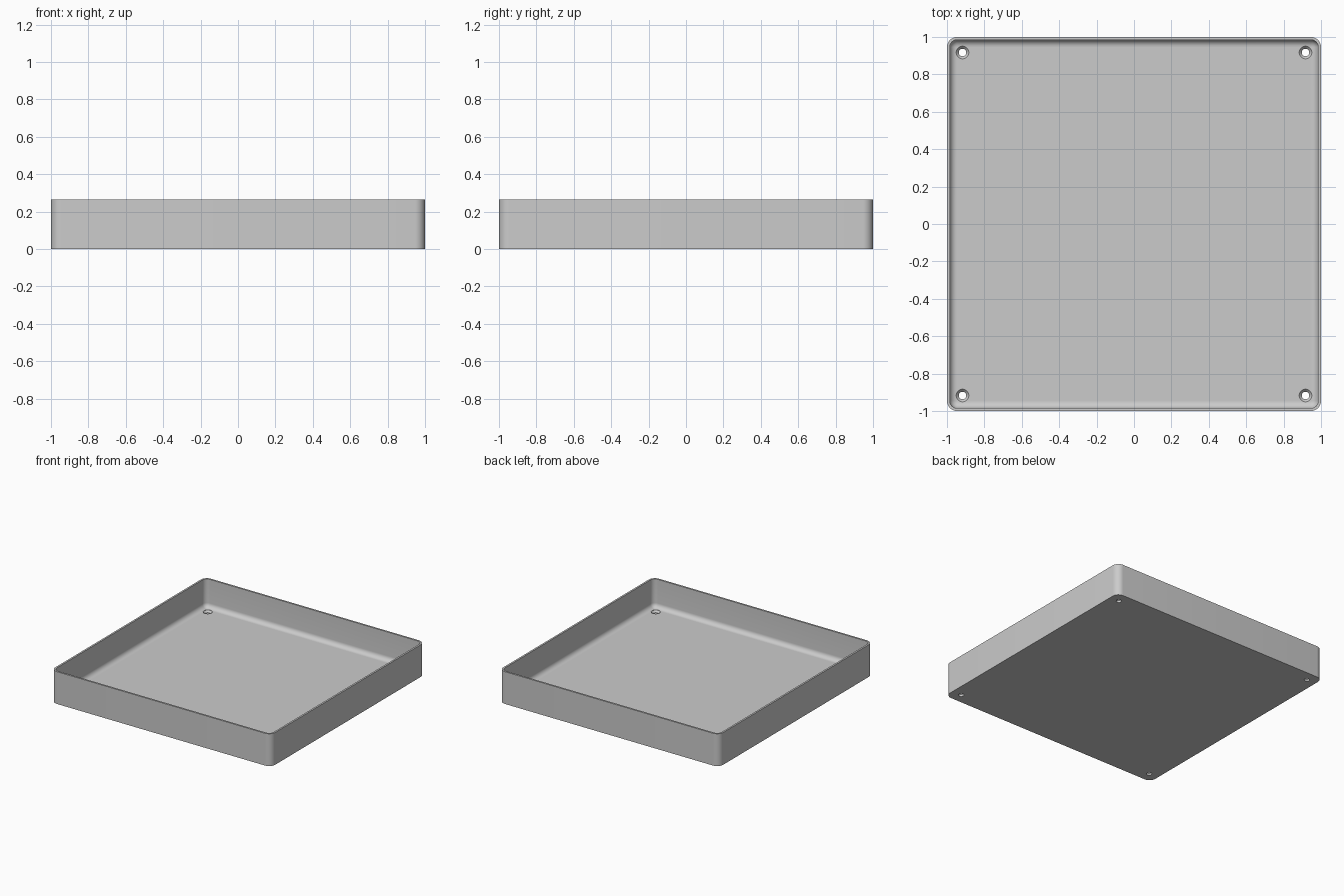
import bpy, bmesh, math

cube = bpy.data.objects.get("Cube")
if cube:
    bpy.data.objects.remove(cube, do_unlink=True)

HEIGHT, FLOOR, WALL = 0.265, 0.032, 0.015
CORNER, FILLET = 0.055, 0.038
HOLE_POS, HOLE_R, SINK_R = 0.917, 0.02, 0.034

grey = bpy.data.materials.new("plain grey")
grey.use_nodes = True
colour = (0.6, 0.6, 0.6, 1)
grey.diffuse_color = colour
grey.node_tree.nodes["Principled BSDF"].inputs["Base Color"].default_value = colour


def rounded_square(inset, steps=10):
    """Outline points of the rounded square, moved inward by inset."""
    radius, centre = CORNER - inset, 1 - CORNER
    points = []
    for quarter in range(4):
        mid = math.pi / 4 + quarter * math.pi / 2
        cx = math.copysign(centre, math.cos(mid))
        cy = math.copysign(centre, math.sin(mid))
        for i in range(steps + 1):
            a = (quarter + i / steps) * math.pi / 2
            points.append((cx + radius * math.cos(a), cy + radius * math.sin(a)))
    return points


def circle(radius, steps=40):
    return [(radius * math.cos(2 * math.pi * i / steps),
             radius * math.sin(2 * math.pi * i / steps)) for i in range(steps)]


def loft(name, rings):
    """Closed solid through a list of (outline, height) rings."""
    bm = bmesh.new()
    loops = [[bm.verts.new((x, y, z)) for x, y in outline] for outline, z in rings]
    for low, high in zip(loops, loops[1:]):
        for i in range(len(low)):
            j = (i + 1) % len(low)
            bm.faces.new((low[i], low[j], high[j], high[i]))
    bm.faces.new(loops[0][::-1])
    bm.faces.new(loops[-1])
    bmesh.ops.recalc_face_normals(bm, faces=bm.faces)
    mesh = bpy.data.meshes.new(name)
    bm.to_mesh(mesh)
    bm.free()
    mesh.materials.append(grey)
    obj = bpy.data.objects.new(name, mesh)
    bpy.context.collection.objects.link(obj)
    return obj


# Tray: up the outside, over the rim, down the inside and round the fillet
profile = [(0, 0), (0, HEIGHT), (WALL, HEIGHT)]
for i in range(9):
    a = i / 8 * math.pi / 2
    profile.append((WALL + FILLET * (1 - math.cos(a)),
                    FLOOR + FILLET * (1 - math.sin(a))))
tray = loft("tray", [(rounded_square(d), z) for d, z in profile])

# Countersunk screw holes in the four corners
for side, sx in (("left", 1), ("right", -1)):
    for end, sy in (("front", -1), ("back", 1)):
        cutter = loft(f"{end}_{side}_hole_cutter", [
            (circle(HOLE_R), -0.05), (circle(HOLE_R), FLOOR - 0.016),
            (circle(SINK_R), FLOOR - 0.001), (circle(SINK_R), FLOOR + 0.06)])
        cutter.location = (sx * HOLE_POS, sy * HOLE_POS, 0)
        cutter.hide_render = True
        cutter.hide_set(True)
        cut = tray.modifiers.new(f"{end}_{side}_hole", 'BOOLEAN')
        cut.operation = 'DIFFERENCE'
        cut.solver = 'EXACT'
        cut.object = cutter

# Bake the holes, then smooth the rounded parts
bpy.context.view_layer.update()
bpy.ops.object.select_all(action='DESELECT')
tray.select_set(True)
bpy.context.view_layer.objects.active = tray
for name in [m.name for m in tray.modifiers]:
    bpy.ops.object.modifier_apply(modifier=name)
for obj in [o for o in bpy.data.objects if o.name.endswith("_hole_cutter")]:
    bpy.data.objects.remove(obj, do_unlink=True)
bpy.ops.object.shade_smooth_by_angle(angle=math.radians(30))
